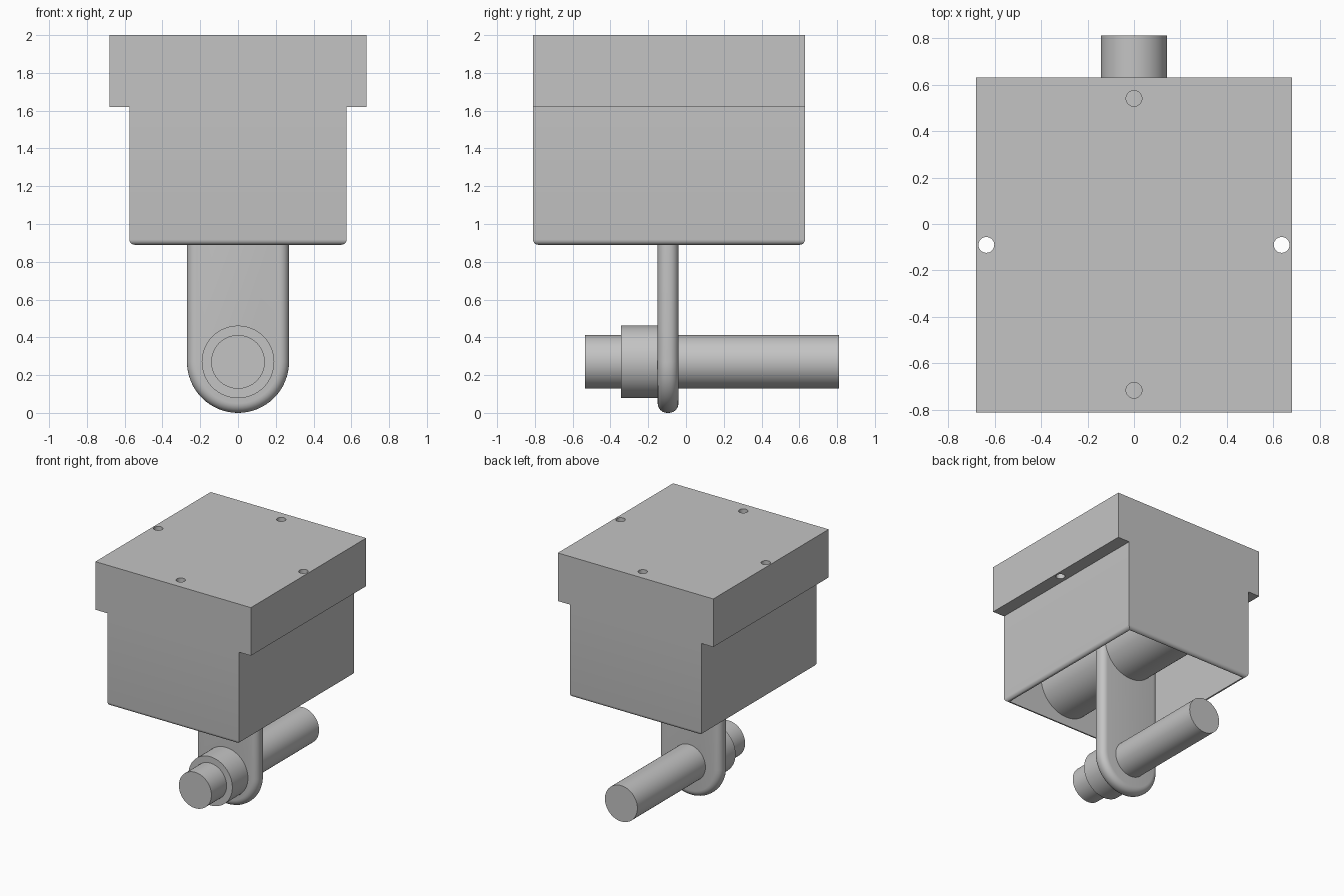
import bpy, bmesh, math
from mathutils import Matrix, Vector

cube = bpy.data.objects.get("Cube")
if cube:
    bpy.data.objects.remove(cube, do_unlink=True)

GREY = (0.55, 0.55, 0.55, 1)
steel = bpy.data.materials.new("plain grey")
steel.diffuse_color = GREY
steel.use_nodes = True
steel.node_tree.nodes["Principled BSDF"].inputs["Base Color"].default_value = GREY

FRONT, BACK = -0.81, 0.63          # housing ends
WALL = 0.03
PIN_Z, DRUM_Z = 0.27, 1.2          # the two axle heights


def make_object(name, bm):
    bmesh.ops.recalc_face_normals(bm, faces=bm.faces)
    mesh = bpy.data.meshes.new(name)
    bm.to_mesh(mesh)
    bm.free()
    mesh.materials.append(steel)
    obj = bpy.data.objects.new(name, mesh)
    bpy.context.collection.objects.link(obj)
    return obj


def smooth(obj):
    bpy.ops.object.select_all(action='DESELECT')
    obj.select_set(True)
    bpy.context.view_layer.objects.active = obj
    bpy.ops.object.shade_smooth_by_angle(angle=math.radians(30))


def extrude_y(outline, y0, y1):
    """Prism from an (x, z) outline running along y."""
    bm = bmesh.new()
    face = bm.faces.new([bm.verts.new((x, y0, z)) for x, z in outline])
    ext = bmesh.ops.extrude_face_region(bm, geom=[face])["geom"]
    verts = [v for v in ext if isinstance(v, bmesh.types.BMVert)]
    bmesh.ops.translate(bm, vec=(0, y1 - y0, 0), verts=verts)
    bmesh.ops.recalc_face_normals(bm, faces=bm.faces)
    return bm


def add_cylinder(bm, radius, depth, matrix, segments=64):
    bmesh.ops.create_cone(bm, cap_ends=True, segments=segments, radius1=radius,
                          radius2=radius, depth=depth, matrix=matrix)


def rod(name, radius, y0, y1, z):
    bm = bmesh.new()
    add_cylinder(bm, radius, y1 - y0, Matrix.Translation((0, (y0 + y1) / 2, z))
                 @ Matrix.Rotation(math.pi / 2, 4, 'X'))
    smooth(make_object(name, bm))


def cut(obj, cutter):
    mod = obj.modifiers.new("cut", 'BOOLEAN')
    mod.object = cutter
    mod.solver = 'EXACT'
    bpy.context.view_layer.update()
    deps = bpy.context.evaluated_depsgraph_get()
    mesh = bpy.data.meshes.new_from_object(obj.evaluated_get(deps))
    obj.modifiers.clear()
    obj.data = mesh
    bpy.data.objects.remove(cutter, do_unlink=True)


# Housing: T-shaped prism with a rounded lower rim
half = [(0.575, 0.89), (0.575, 1.62), (0.68, 1.62), (0.68, 2.0)]
bm = extrude_y(half + [(-x, z) for x, z in reversed(half)], FRONT, BACK)
rim = [e for e in bm.edges if all(v.co.z < 0.9 for v in e.verts)]
bmesh.ops.bevel(bm, geom=rim, offset=0.028, segments=6, profile=0.5, affect='EDGES')
housing = make_object("housing", bm)

# Open cavity in the underside
bm = bmesh.new()
bmesh.ops.create_cube(bm, size=1, matrix=Matrix.Translation((0, (FRONT + BACK) / 2, 1.21))
                      @ Matrix.Diagonal((1.15 - 2 * WALL, BACK - FRONT - 2 * WALL, 0.82, 1)))
cut(housing, make_object("cavity_cutter", bm))

# Four screw holes through the top plate
bm = bmesh.new()
for x, y in [(0.635, -0.09), (-0.635, -0.09), (0, 0.54), (0, -0.715)]:
    add_cylinder(bm, 0.034, 0.6, Matrix.Translation((x, y, 1.8)), 32)
cut(housing, make_object("hole_cutter", bm))
smooth(housing)

# Hanging link: stadium outline with rounded edges
R = 0.27
arc = [math.pi * i / 32 for i in range(33)]
outline = [(R * math.cos(a), DRUM_Z + R * math.sin(a)) for a in arc]
outline += [(-R * math.cos(a), PIN_Z - R * math.sin(a)) for a in arc]
bm = extrude_y(outline, -0.15, -0.04)
edges = [e for e in bm.edges if abs(e.verts[0].co.y - e.verts[1].co.y) < 1e-5]
bmesh.ops.bevel(bm, geom=edges, offset=0.05, segments=6, profile=0.5, affect='EDGES')
smooth(make_object("hanging_link", bm))

# Axle drum inside the housing, lower pin and its collar
rod("axle_drum", 0.24, FRONT + WALL, BACK - WALL, DRUM_Z)
rod("lower_pin", 0.142, -0.535, 0.81, PIN_Z)
rod("pin_collar", 0.192, -0.345, -0.12, PIN_Z)
